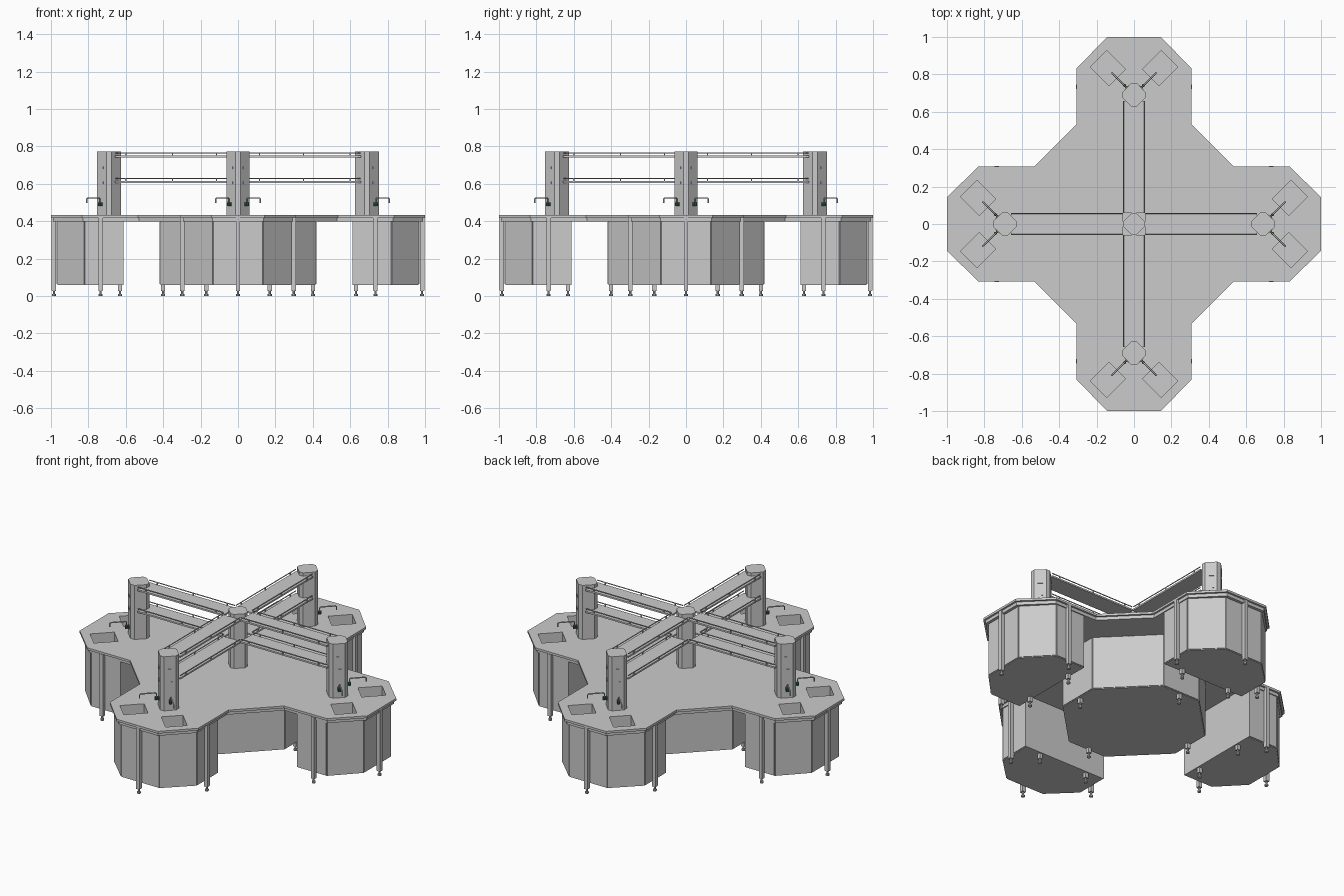
import bpy, bmesh, math
from mathutils import Matrix, Vector

if "Cube" in bpy.data.objects:
    bpy.data.objects.remove(bpy.data.objects["Cube"])

ARMS = [("back", 0), ("left", 90), ("front", 180), ("right", 270)]


def rot(deg):
    return Matrix.Rotation(math.radians(deg), 4, 'Z')


def finish(name, bm, M):
    bmesh.ops.transform(bm, matrix=M, verts=bm.verts)
    bmesh.ops.recalc_face_normals(bm, faces=bm.faces)
    me = bpy.data.meshes.new(name)
    bm.to_mesh(me)
    bm.free()
    ob = bpy.data.objects.new(name, me)
    bpy.context.collection.objects.link(ob)
    return ob


def add_prism(bm, pts, z0, z1):
    lo = [bm.verts.new((x, y, z0)) for x, y in pts]
    hi = [bm.verts.new((x, y, z1)) for x, y in pts]
    bm.faces.new(lo[::-1])
    bm.faces.new(hi)
    n = len(pts)
    for i in range(n):
        j = (i + 1) % n
        bm.faces.new((lo[i], lo[j], hi[j], hi[i]))


def prisms(name, items, M=Matrix()):
    bm = bmesh.new()
    for pts, z0, z1 in items:
        add_prism(bm, pts, z0, z1)
    return finish(name, bm, M)


def rect(cx, cy, w, d, deg=0):
    c, s = math.cos(math.radians(deg)), math.sin(math.radians(deg))
    return [(cx + u * w / 2 * c - v * d / 2 * s, cy + u * w / 2 * s + v * d / 2 * c)
            for u, v in ((-1, -1), (1, -1), (1, 1), (-1, 1))]


def disc(cx, cy, r, n=10):
    return [(cx + r * math.cos(2 * math.pi * i / n), cy + r * math.sin(2 * math.pi * i / n))
            for i in range(n)]


def octagon(a, b):
    return [(a, -b), (a, b), (b, a), (-b, a), (-a, b), (-a, -b), (-b, -a), (b, -a)]


def pod(w, y0, y1, cw, y2):
    return [(-w, y0), (w, y0), (w, y1), (cw, y2), (-cw, y2), (-w, y1)]


def doors(pts, edges, z0=.064, z1=.397, t=.006, gap=.003):
    # thin door panels along polygon edges: edges maps edge index to door count
    out = []
    for i, n in edges.items():
        a, b = Vector(pts[i]), Vector(pts[(i + 1) % len(pts)])
        u = (b - a).normalized()
        w, ang = (b - a).length / n, math.degrees(math.atan2(u.y, u.x))
        nrm = Vector((u.y, -u.x))
        for k in range(n):
            c = a + u * w * (k + .5) + nrm * (t / 2 - .001)
            out.append((rect(c.x, c.y, w - gap, t, ang), z0, z1))
    return out


def cut(ob, cutter):
    m = ob.modifiers.new("cut", 'BOOLEAN')
    m.operation, m.solver, m.object = 'DIFFERENCE', 'EXACT', cutter
    dg = bpy.context.evaluated_depsgraph_get()
    me = bpy.data.meshes.new_from_object(ob.evaluated_get(dg))
    ob.modifiers.clear()
    ob.data = me


def tube(name, paths, r, M):
    cu = bpy.data.curves.new(name, 'CURVE')
    cu.dimensions, cu.bevel_depth, cu.bevel_resolution, cu.use_fill_caps = '3D', r, 1, True
    for p in paths:
        sp = cu.splines.new('POLY')
        sp.points.add(len(p) - 1)
        for q, co in zip(sp.points, p):
            q.co = (*(M @ Vector(co)), 1)
    ob = bpy.data.objects.new(name, cu)
    bpy.context.collection.objects.link(ob)
    return ob


def foot(x, y):
    return [(disc(x, y, .006), .008, .045), (disc(x, y, .011), 0, .01),
            (rect(x, y, .022, .022), .028, .062)]


green = bpy.data.materials.new("tap_green")
green.diffuse_color = (.05, .18, .08, 1)
green.use_nodes = True
green.node_tree.nodes["Principled BSDF"].inputs["Base Color"].default_value = green.diffuse_color

# Central octagon: worktop, apron, cabinet, doors, feet
prisms("centre_worktop", [([(.535, -.307), (.535, .307), (.307, .535), (-.307, .535), (-.535, .307),
                            (-.535, -.307), (-.307, -.535), (.307, -.535)], .418, .432)])
prisms("centre_apron", [(octagon(.53, .295), .398, .418)])
core = octagon(.415, .13)
prisms("centre_cabinet", [(core, .06, .4)])
prisms("centre_doors", doors(core, {0: 1, 1: 2, 2: 1, 3: 2, 4: 1, 5: 2, 6: 1, 7: 2}))
prisms("centre_feet", [p for x, y in ((.4, 0), (-.4, 0), (0, .4), (0, -.4)) for p in foot(x, y)])

# Service columns are diamonds with blunted corners
column = [(.058, -.013), (.058, .013), (.013, .058), (-.013, .058),
          (-.058, .013), (-.058, -.013), (-.013, -.058), (.013, -.058)]
prisms("centre_column", [(column, .43, .772)])

for side, deg in ARMS:
    M = rot(deg)
    # Lobe worktop, apron and cabinet with two sink basins cut in
    top = prisms(side + "_worktop", [(pod(.307, .535, .833, .143, 1.0), .418, .432)], M)
    apron = prisms(side + "_apron", [(pod(.295, .53, .828, .137, .988), .398, .418)], M)
    base = pod(.285, .612, .818, .132, .966)
    cab = prisms(side + "_cabinet", [(base, .06, .4)], M)
    cutter = prisms("sink_cutter", [(rect(s * .14, .833, .14, .125, 45 * s), .34, .5)
                                    for s in (-1, 1)], M)
    for ob in (top, apron, cab):
        cut(ob, cutter)
    bpy.data.objects.remove(cutter)
    prisms(side + "_doors", doors(base, {1: 1, 2: 1, 3: 1, 4: 1, 5: 1}), M)

    # Full-height outer legs and short feet at the inner edge
    legs = []
    for x, y in ((0, .984), (.298, .735), (-.298, .735)):
        legs += foot(x, y) + [(rect(x, y, .024, .024), .03, .418)]
    prisms(side + "_legs", legs, M)
    prisms(side + "_inner_feet", foot(.17, .63) + foot(-.17, .63), M)

    # End column with socket plates on the outer faces
    C = M @ Matrix.Translation((0, .69, 0))
    end = [(x * 1.07, y * 1.1) for x, y in column]
    prisms(side + "_column", [(end, .43, .772)], C)
    prisms(side + "_sockets", [(rect(s * .039, .040, .03, .004, -45 * s), z, z + .012)
                               for s in (-1, 1) for z in (.6, .68)], C)

    # Two shelves with guard rails on both edges
    prisms(side + "_shelves", [(rect(0, .358, .118, .6), z, z + .01) for z in (.605, .741)], M)
    rails, posts = [], []
    for s in (-1, 1):
        for z in (.605, .741):
            rails.append([(s * .057, .062, z + .024), (s * .057, .655, z + .024)])
            posts += [(rect(s * .057, y, .006, .006), z, z + .025) for y in (.115, .35, .6)]
    tube(side + "_rails", rails, .003, M)
    prisms(side + "_rail_posts", posts, M)

    # Hooked taps aimed at the sinks, with green valve knobs
    profile = [(.04, .49), (.07, .49), (.07, .518), (.077, .524), (.16, .524), (.168, .518), (.168, .498)]
    k = math.sqrt(.5)
    tube(side + "_taps", [[(s * d * k, d * k, z) for d, z in profile] for s in (-1, 1)], .004, C)
    knobs = prisms(side + "_tap_knobs", [(disc(s * d * k, d * k, .008), .48, .5)
                                         for s in (-1, 1) for d in (.058, .072)], C)
    knobs.data.materials.append(green)
